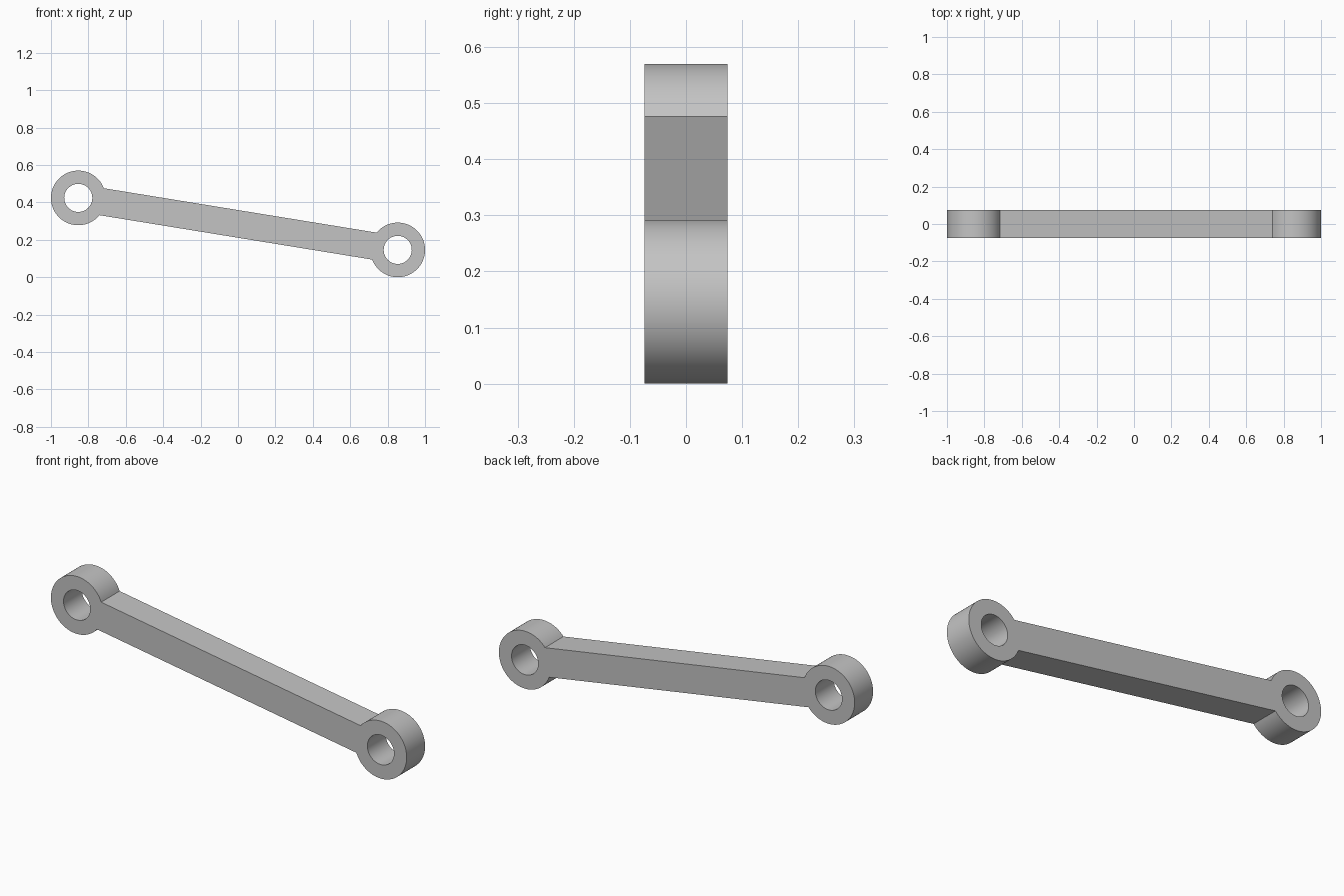
import bpy
import bmesh
import math
from mathutils import Vector

if "Cube" in bpy.data.objects:
    bpy.data.objects.remove(bpy.data.objects["Cube"])

# Main dimensions
OUTER, HOLE, DEPTH = 0.146, 0.075, 0.148
HIGH_EYE = Vector((-0.854, 0, 0.424))
LOW_EYE = Vector((0.854, 0, 0.146))
STEPS = 96
NECK = STEPS // 12  # the bar meets each eye 30 degrees either side of its axis

grey = bpy.data.materials.new("plain_grey")
grey.use_nodes = True
colour = (0.55, 0.55, 0.55, 1)
grey.diffuse_color = colour
grey.node_tree.nodes["Principled BSDF"].inputs["Base Color"].default_value = colour

bm = bmesh.new()


def add_eye(centre, toward):
    """Flat ring around centre; returns its outer vertices along the neck."""
    axis = toward - centre
    start = math.atan2(axis.z, axis.x)

    def circle(radius):
        angles = [start + math.tau * i / STEPS for i in range(STEPS)]
        return [bm.verts.new(centre + radius * Vector((math.cos(a), 0, math.sin(a))))
                for a in angles]

    outer, inner = circle(OUTER), circle(HOLE)
    for i in range(STEPS):
        j = (i + 1) % STEPS
        bm.faces.new((inner[i], outer[i], outer[j], inner[j]))
    return [outer[i] for i in range(-NECK, NECK + 1)]


# Two ringed eyes joined by a straight bar, as one flat outline
high_neck = add_eye(HIGH_EYE, LOW_EYE)
low_neck = add_eye(LOW_EYE, HIGH_EYE)
bm.faces.new(high_neck[::-1] + low_neck[::-1])
bmesh.ops.recalc_face_normals(bm, faces=bm.faces[:])

mesh = bpy.data.meshes.new("link_arm")
bm.to_mesh(mesh)
bm.free()
mesh.materials.append(grey)
link_arm = bpy.data.objects.new("link_arm", mesh)
bpy.context.collection.objects.link(link_arm)

# Thicken the outline evenly about its middle plane
solid = link_arm.modifiers.new("thickness", "SOLIDIFY")
solid.thickness = DEPTH
solid.offset = 0
bpy.ops.object.select_all(action="DESELECT")
link_arm.select_set(True)
bpy.context.view_layer.objects.active = link_arm
bpy.ops.object.modifier_apply(modifier=solid.name)
bpy.ops.object.shade_smooth_by_angle(angle=math.radians(30))
